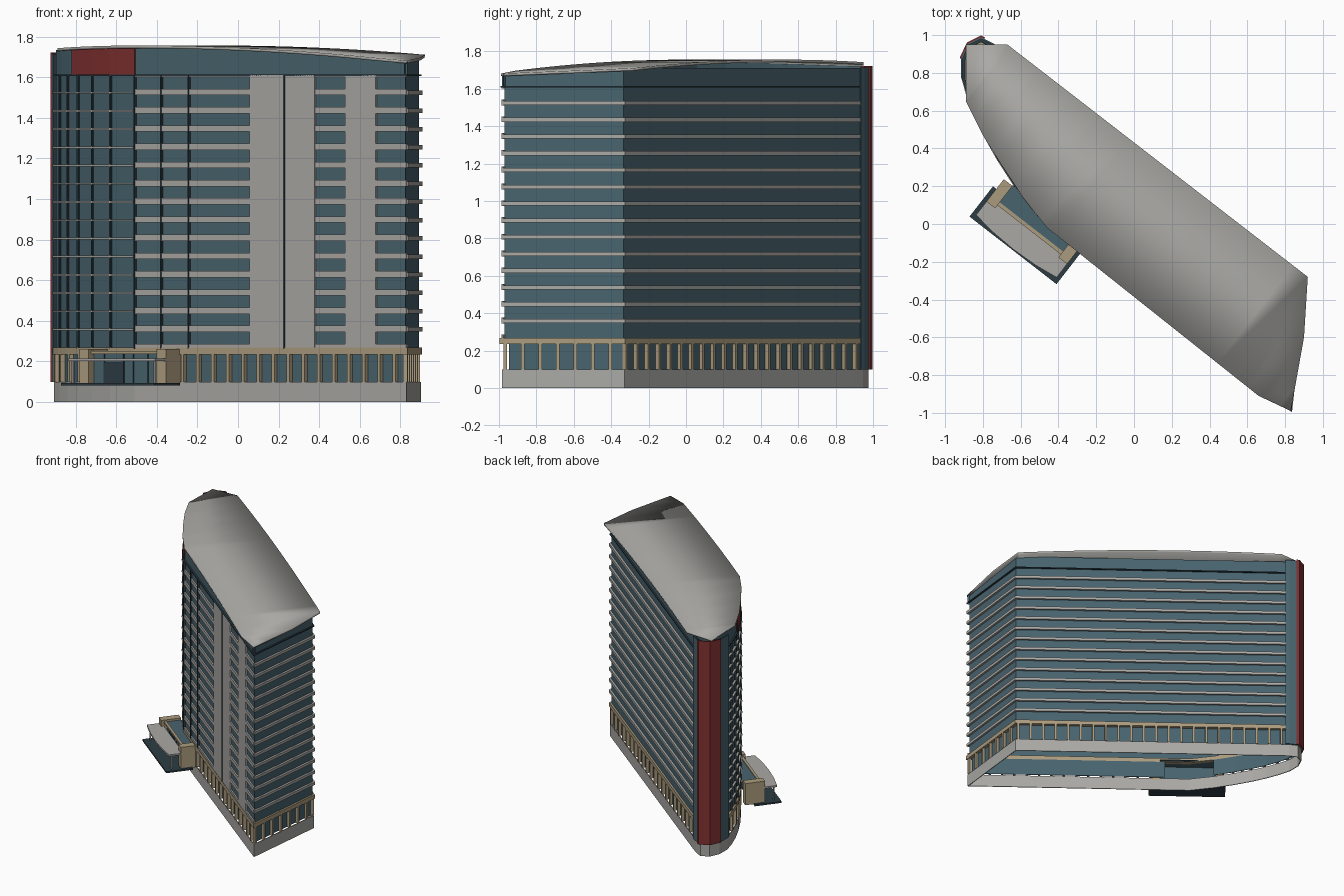
import bpy, bmesh, math
from mathutils import Vector

cube = bpy.data.objects.get("Cube")
if cube:
    bpy.data.objects.remove(cube)


def material(name, rgb):
    m = bpy.data.materials.new(name)
    m.use_nodes = True
    m.diffuse_color = (*rgb, 1)
    m.node_tree.nodes["Principled BSDF"].inputs["Base Color"].default_value = (*rgb, 1)
    return m


GREY = material("concrete grey", (0.40, 0.395, 0.375))
GLASS = material("blue glass", (0.065, 0.125, 0.155))
TAN = material("tan stone", (0.41, 0.33, 0.21))
RED = material("dark red", (0.22, 0.03, 0.03))
DARK = material("dark metal", (0.025, 0.045, 0.055))

# Plan outline, counter-clockwise: end wall, long back wall, round nose, curved front
A, B, C, D = [Vector(p) for p in ((0.83, -0.985), (0.90, -0.33), (-0.69, 0.90), (-0.51, 0.05))]
NOSE = [Vector(p) for p in ((-0.75, 0.945), (-0.81, 0.975), (-0.87, 0.945), (-0.905, 0.87), (-0.905, 0.77))]
CURVE = [Vector(p) for p in ((-0.88, 0.68), (-0.84, 0.575), (-0.79, 0.47), (-0.72, 0.345), (-0.63, 0.205))]
OUTLINE = [A, B, C] + NOSE + CURVE + [D]
ALONG, OUT = Vector((0.79, -0.613)), Vector((-0.613, -0.79))
FLOOR, FIRST, ROWS, TOP = 0.0897, 0.345, 15, 1.61


def front(x):
    """Point on the flat front wall at a given x."""
    return D.lerp(A, (x - D.x) / (A.x - D.x))


def local(u, n):
    """Point from distance along and out from the front wall."""
    return ALONG * u + OUT * n


def roof_z(p):
    return 1.75 - 0.027 * (p.dot(ALONG) + 0.4) ** 2


def offset(pts, dist, closed):
    res = []
    for i, p in enumerate(pts):
        near = []
        if closed or i > 0:
            near.append(p - pts[i - 1])
        if closed or i < len(pts) - 1:
            near.append(pts[(i + 1) % len(pts)] - p)
        ns = [Vector((d.y, -d.x)).normalized() for d in near]
        n = sum(ns, Vector((0, 0))).normalized()
        res.append(p + n * dist / max(n.dot(ns[0]), 0.4))
    return res


def sweep(bm, pts, z0, z1, out=0.0, thick=0.006, closed=False):
    """Wall strip following a plan line; z1 may be a height function."""
    o, i = offset(pts, out, closed), offset(pts, out - thick, closed)
    top = z1 if callable(z1) else (lambda p: z1)
    rows = []
    for p, q in zip(o, i):
        rows.append([bm.verts.new((a.x, a.y, z)) for a, z in
                     ((p, z0), (p, top(p)), (q, top(p)), (q, z0))])
    n = len(rows)
    for k in range(n if closed else n - 1):
        a, b = rows[k], rows[(k + 1) % n]
        for j in range(4):
            bm.faces.new((a[j], b[j], b[(j + 1) % 4], a[(j + 1) % 4]))
    if not closed:
        bm.faces.new(rows[0])
        bm.faces.new(rows[-1][::-1])


def prism(bm, pts, z0, z1):
    lo = [bm.verts.new((p.x, p.y, z0)) for p in pts]
    hi = [bm.verts.new((p.x, p.y, z1)) for p in pts]
    bm.faces.new(lo[::-1])
    bm.faces.new(hi)
    for k in range(len(pts)):
        j = (k + 1) % len(pts)
        bm.faces.new((lo[k], lo[j], hi[j], hi[k]))


def block(bm, u0, u1, n0, n1, z0, z1):
    prism(bm, [local(u0, n0), local(u0, n1), local(u1, n1), local(u1, n0)], z0, z1)


def finish(name, mat, bm):
    bmesh.ops.recalc_face_normals(bm, faces=bm.faces)
    me = bpy.data.meshes.new(name)
    bm.to_mesh(me)
    bm.free()
    me.materials.append(mat)
    ob = bpy.data.objects.new(name, me)
    bpy.context.scene.collection.objects.link(ob)
    return ob


def part(name, mat, func, *calls):
    """One object from several calls of the same builder."""
    bm = bmesh.new()
    for c in calls:
        func(bm, *c)
    return finish(name, mat, bm)


def dense(pts, step=0.12):
    res = []
    for a, b in zip(pts, pts[1:]):
        n = max(1, math.ceil((b - a).length / step))
        res += [a.lerp(b, k / n) for k in range(n)]
    return res + [pts[-1]]


# Hollow plinth, ground floor glazing and stone ledge
part("plinth", GREY, sweep, (OUTLINE, 0, 0.10, 0, 0.006, True))
shop_line = [front(-0.36), A, B, C] + NOSE + CURVE
part("ground_glass", GLASS, sweep, (shop_line, 0.10, 0.24, -0.02, 0.004))
part("stone_ledge", TAN, sweep, (OUTLINE, 0.235, 0.268, 0.006, 0.03, True))

# Stone columns at even spacing around the ground floor
columns = []
for a, b in zip(OUTLINE, OUTLINE[1:] + [A]):
    d = (b - a).normalized()
    count = max(1, round((b - a).length / 0.095))
    for k in range(count):
        p = a.lerp(b, (k + 0.1) / count)
        in_porch = p.dot(OUT) > 0.2 and -0.69 < p.dot(ALONG) < -0.16
        if not in_porch:
            columns.append(([p, p + d * 0.018], 0.10, 0.24, 0.004, 0.022))
part("ground_columns", TAN, sweep, *columns)

# Tower glazing and the attic storey that meets the curved roof
part("tower_glass", GLASS, sweep, (OUTLINE, 0.26, TOP, -0.008, 0.004, True))
part("attic_front_glass", GLASS, sweep,
     (dense(NOSE[2:] + CURVE + [D, A]), TOP, roof_z, -0.008, 0.004))
part("attic_back_glass", GLASS, sweep,
     (dense([A, B, C] + NOSE[:3]), TOP, lambda p: min(1.71, roof_z(p)), -0.008, 0.004))
part("attic_red_panel", RED, sweep,
     (dense([Vector((-0.82, 0.525))] + CURVE[2:] + [D]), TOP, roof_z, 0.0, 0.006))
part("attic_sill", DARK, sweep, (OUTLINE, TOP - 0.004, TOP + 0.004, 0.004, 0.014, True))

# Floor bands: slim on back and end, ledges on the curve, deep on the flat front
back, curve, flat = [], [], []
for k in range(ROWS):
    z = FIRST + FLOOR * k
    if k < ROWS - 1:
        back.append(([A, B, C, NOSE[0]], z + 0.002, z + 0.024, 0.008, 0.018))
        curve.append((NOSE[4:] + CURVE + [D], z + 0.008, z + 0.017, 0.008, 0.018))
    for x0, x1 in ((-0.51, 0.06), (0.38, 0.53), (0.68, 0.83)):
        flat.append(([front(x0), front(x1)], z, min(z + 0.031, TOP), 0.003, 0.013))
for x0, x1 in ((-0.51, 0.06), (0.38, 0.53), (0.68, 0.83)):
    flat.append(([front(x0), front(x1)], 0.262, 0.286, 0.003, 0.013))
part("back_bands", GREY, sweep, *back)
part("curve_ledges", GREY, sweep, *curve)
part("front_bands", GREY, sweep, *flat)
part("front_panels", GREY, sweep,
     *[([front(x0), front(x1)], 0.262, TOP, 0.004, 0.014)
       for x0, x1 in ((0.06, 0.227), (0.234, 0.38), (0.53, 0.68))])

# Slim vertical mullions
spots = CURVE + [D, front(-0.38), front(-0.245), front(0.227)]
part("mullions", DARK, sweep,
     *[([p, p + ALONG * 0.007], 0.262, TOP, 0.007, 0.016) for p in spots])

# Curved fin around the nose with its red face
fin = [C.lerp(NOSE[0], 0.6)] + NOSE
part("nose_fin", GLASS, sweep, (fin, 0.10, 1.715, 0.012, 0.008))
red_line = [NOSE[0].lerp(NOSE[1], 0.8)] + NOSE[1:4]
part("nose_red_face", RED, sweep, (red_line, 0.10, 1.722, 0.02, 0.008))

# Arched roof sheet with an overhang
plan = [(0.83, -0.99), (0.92, -0.28), (-0.67, 0.95), (-0.89, 0.95), (-0.89, 0.65), (-0.80, 0.47),
        (-0.70, 0.31), (-0.58, 0.13), (-0.46, -0.02), (0.66, -0.91)]
plan.insert(1, (0.90, -0.60))
bm = bmesh.new()
bm.faces.new([bm.verts.new((x, y, 0)) for x, y in plan])
for k in range(-11, 13):
    bmesh.ops.bisect_plane(bm, geom=bm.verts[:] + bm.edges[:] + bm.faces[:],
                           plane_co=(ALONG * k * 0.1).to_3d(), plane_no=ALONG.to_3d())
for v in bm.verts:
    v.co.z = roof_z(v.co.xy) + 0.006
roof = finish("roof", GREY, bm)
mod = roof.modifiers.new("thickness", 'SOLIDIFY')
mod.thickness = 0.014
bpy.context.view_layer.objects.active = roof
roof.select_set(True)
bpy.ops.object.shade_smooth_by_angle(angle=math.radians(20))

# Entrance porch: stone piers, glazing, door, canopy and floating platform
part("porch_piers", TAN, block,
     (-0.69, -0.632, 0.235, 0.385, 0.09, 0.262), (-0.208, -0.15, 0.265, 0.385, 0.09, 0.262))
part("porch_lintel", TAN, block, (-0.632, -0.208, 0.345, 0.365, 0.238, 0.252))
part("porch_glass", GLASS, block,
     (-0.632, -0.208, 0.335, 0.341, 0.095, 0.24), (-0.632, -0.208, 0.23, 0.345, 0.24, 0.246))
part("porch_door", DARK, block, (-0.565, -0.45, 0.341, 0.347, 0.095, 0.195))
part("porch_mullions", DARK, block,
     *[(u, u + 0.006, 0.341, 0.346, 0.095, 0.24) for u in (-0.57, -0.45, -0.39, -0.3)])
canopy = [(-0.69, 0.365), (-0.69, 0.475), (-0.56, 0.492), (-0.42, 0.498),
          (-0.28, 0.492), (-0.15, 0.475), (-0.15, 0.365)]
part("porch_canopy", GREY, prism, ([local(*p) for p in canopy], 0.202, 0.215))
part("canopy_posts", GREY, block,
     *[(u, u + 0.01, 0.45, 0.46, 0.095, 0.202) for u in (-0.68, -0.17)])
part("porch_platform", DARK, block, (-0.712, -0.129, 0.30, 0.503, 0.082, 0.094))
